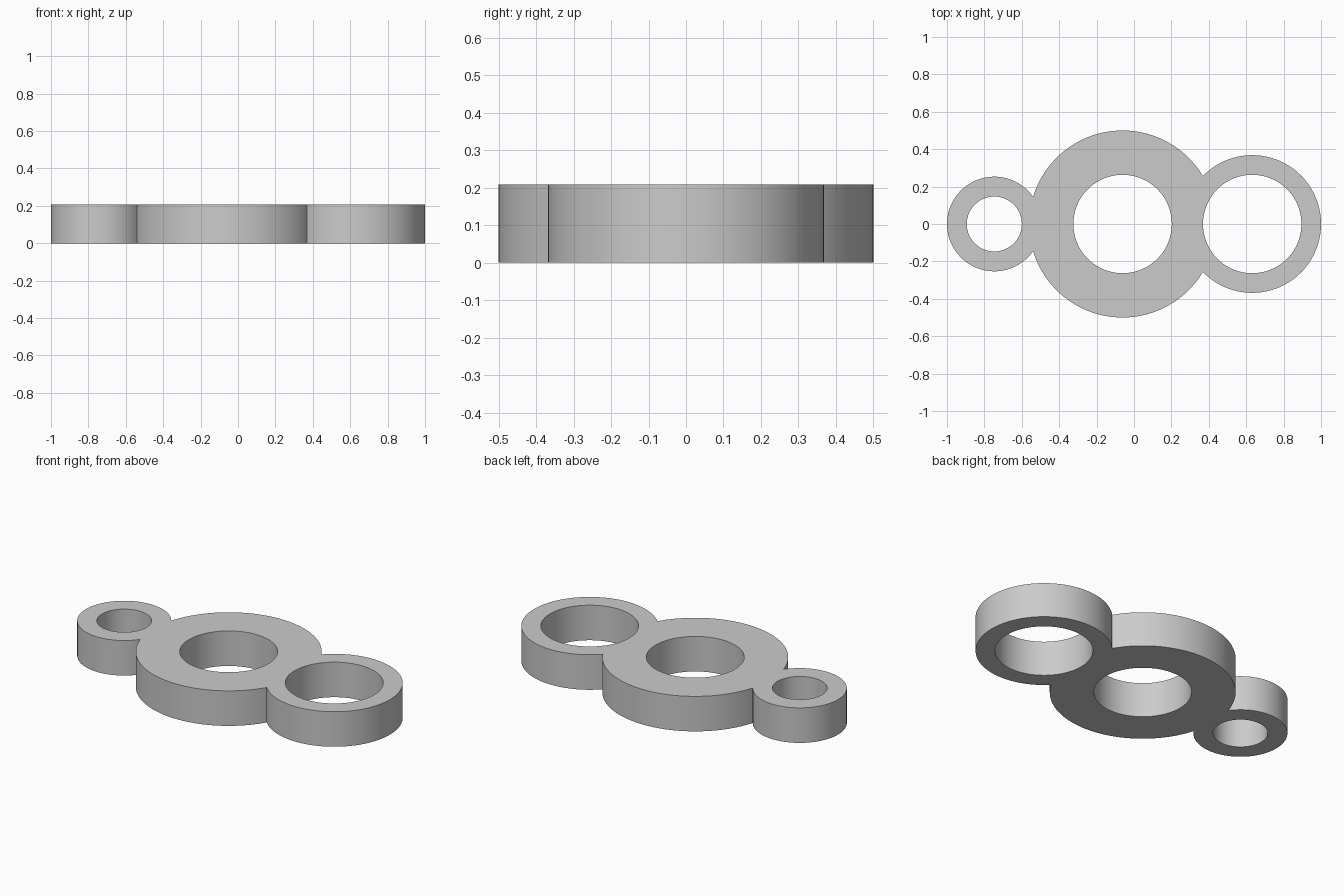
import bpy
import math

HEIGHT = 0.208

# Ring layout: name, centre x, outer radius, bore radius
RINGS = [
    ("centre", -0.061, 0.5, 0.263),
    ("left", 0.632, 0.368, 0.263),
    ("right", -0.747, 0.253, 0.147),
]

cube = bpy.data.objects.get("Cube")
if cube:
    bpy.data.objects.remove(cube, do_unlink=True)

grey = bpy.data.materials.new("plain grey")
grey.use_nodes = True
colour = (0.6, 0.6, 0.6, 1)
grey.diffuse_color = colour
grey.node_tree.nodes["Principled BSDF"].inputs["Base Color"].default_value = colour


def cylinder(name, x, radius, height):
    bpy.ops.mesh.primitive_cylinder_add(
        vertices=128, radius=radius, depth=height, location=(x, 0, HEIGHT / 2))
    obj = bpy.context.object
    obj.name = name
    obj.data.materials.append(grey)
    return obj


def combine(target, tool, operation):
    mod = target.modifiers.new(operation.lower(), 'BOOLEAN')
    mod.operation = operation
    mod.solver = 'EXACT'
    mod.object = tool
    bpy.context.view_layer.objects.active = target
    bpy.ops.object.modifier_apply(modifier=mod.name)
    bpy.data.objects.remove(tool, do_unlink=True)


# Join the three discs into one solid
discs = [cylinder(name + "_disc", x, outer, HEIGHT) for name, x, outer, _ in RINGS]
body = discs[0]
for disc in discs[1:]:
    combine(body, disc, 'UNION')

# Drill a bore through every disc
for name, x, _, bore in RINGS:
    combine(body, cylinder(name + "_bore", x, bore, HEIGHT * 2), 'DIFFERENCE')

body.name = "triple_ring_plate"

# Smooth round walls, sharp rims and notches
bpy.ops.object.select_all(action='DESELECT')
body.select_set(True)
bpy.context.view_layer.objects.active = body
bpy.ops.object.shade_smooth_by_angle(angle=math.radians(30))
